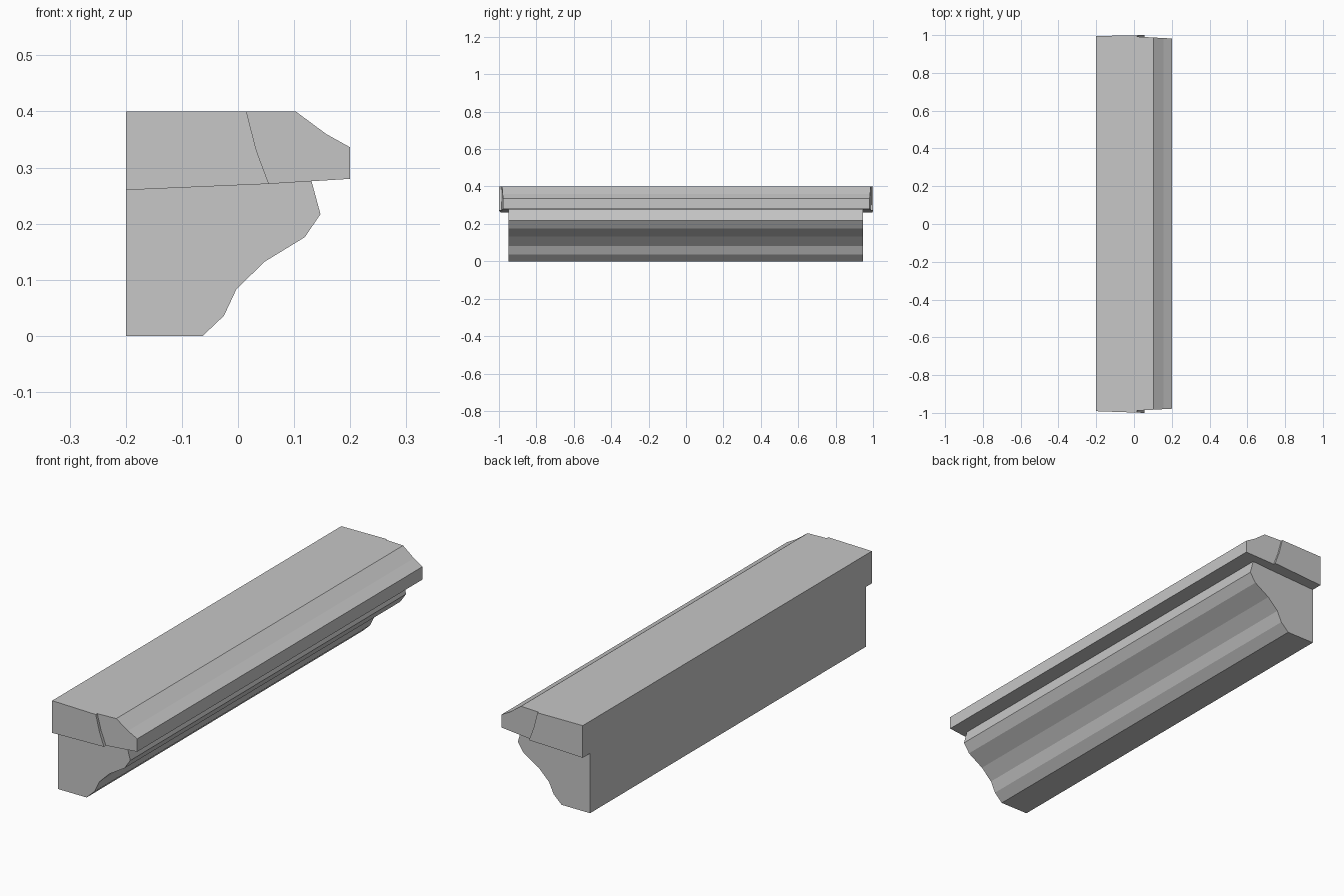
import bpy
import bmesh

cube = bpy.data.objects.get("Cube")
if cube:
    bpy.data.objects.remove(cube, do_unlink=True)

stone = bpy.data.materials.new("grey stone")
stone.use_nodes = True
GREY = (0.57, 0.57, 0.57, 1)
stone.diffuse_color = GREY
stone.node_tree.nodes["Principled BSDF"].inputs["Base Color"].default_value = GREY


def moulding(name, profile, front_ends, back_ends):
    """Run an x-z profile along y; each end slants between its y at min x and at max x."""
    xs = [x for x, z in profile]
    lo, hi = min(xs), max(xs)

    def end(x, ends):
        t = (x - lo) / (hi - lo)
        return ends[0] + t * (ends[1] - ends[0])

    bm = bmesh.new()
    front = [bm.verts.new((x, end(x, front_ends), z)) for x, z in profile]
    back = [bm.verts.new((x, end(x, back_ends), z)) for x, z in profile]
    bm.faces.new(front)
    bm.faces.new(back[::-1])
    for i in range(len(profile)):
        j = (i + 1) % len(profile)
        bm.faces.new((front[j], front[i], back[i], back[j]))
    bmesh.ops.recalc_face_normals(bm, faces=bm.faces)
    mesh = bpy.data.meshes.new(name)
    bm.to_mesh(mesh)
    bm.free()
    mesh.materials.append(stone)
    obj = bpy.data.objects.new(name, mesh)
    bpy.context.collection.objects.link(obj)
    return obj


# Curved lower moulding, set in from the ends of the cap
moulding("lower_moulding",
         [(-0.2, 0), (-0.063, 0), (-0.025, 0.036), (-0.003, 0.083),
          (0.047, 0.132), (0.119, 0.176), (0.147, 0.217), (0.131, 0.276),
          (0.055, 0.271), (-0.2, 0.26)],
         (-0.95, -0.95), (0.945, 0.945))

# Cap: rear block and a slightly shorter front nosing, split by a slanted joint
joint = [(0.055, 0.271), (0.033, 0.33), (0.015, 0.4)]
moulding("cap_rear", [(-0.2, 0.26)] + joint + [(-0.2, 0.4)],
         (-0.991, -1.0), (0.995, 1.0))
moulding("cap_nosing",
         joint[::-1] + [(0.2, 0.28), (0.2, 0.336), (0.157, 0.36), (0.103, 0.4)],
         (-0.988, -0.978), (0.992, 0.982))
